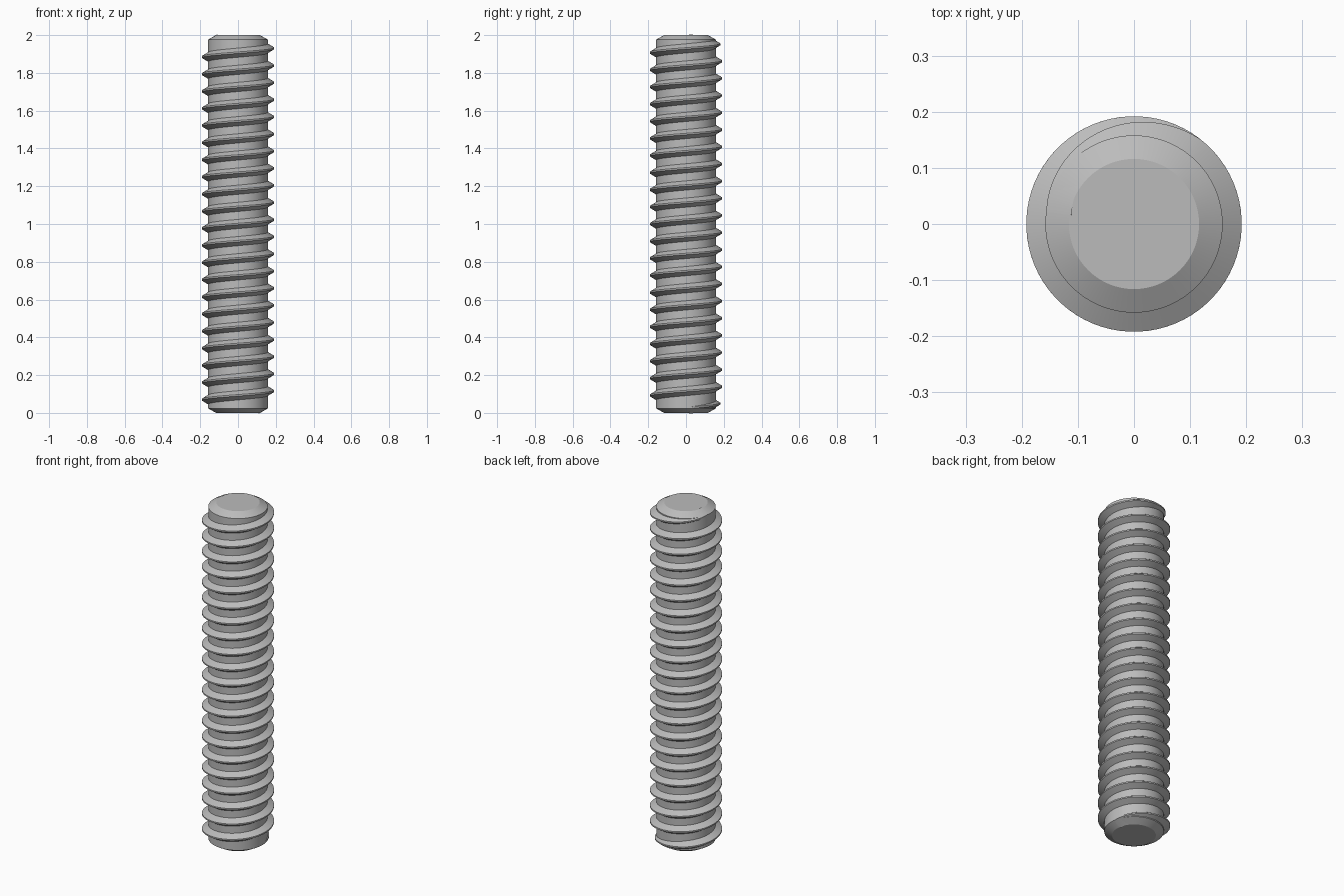
import bpy, bmesh, math

cube = bpy.data.objects.get("Cube")
if cube:
    bpy.data.objects.remove(cube, do_unlink=True)

steel = bpy.data.materials.new("grey steel")
steel.use_nodes = True
steel.diffuse_color = (0.5, 0.5, 0.5, 1)
steel.node_tree.nodes["Principled BSDF"].inputs["Base Color"].default_value = (0.5, 0.5, 0.5, 1)

CORE, CREST = 0.158, 0.192      # minor and major radius
PITCH = 0.0907
SEG = 72                        # steps in one turn
START, END = 8, 21 * 360 + 172  # thread ends, in degrees
RUNOUT = 120                    # degrees over which the thread fades out


def finish(name, bm):
    """Turn a bmesh into a smooth steel object."""
    bmesh.ops.recalc_face_normals(bm, faces=bm.faces)
    mesh = bpy.data.meshes.new(name)
    bm.to_mesh(mesh)
    bm.free()
    mesh.materials.append(steel)
    obj = bpy.data.objects.new(name, mesh)
    bpy.context.collection.objects.link(obj)
    bpy.ops.object.select_all(action="DESELECT")
    obj.select_set(True)
    bpy.context.view_layer.objects.active = obj
    bpy.ops.object.shade_smooth_by_angle(angle=math.radians(25))
    return obj


def skin(bm, rings, closed):
    """Bridge consecutive vertex rings and cap the two ends."""
    n = len(rings[0])
    for a, b in zip(rings, rings[1:]):
        for i in range(n):
            j = (i + 1) % n
            bm.faces.new((a[i], a[j], b[j], b[i]))
    if closed:
        bm.faces.new(rings[0])
        bm.faces.new(rings[-1])


def point(radius, angle, z):
    return (radius * math.cos(angle), radius * math.sin(angle), z)


# Core rod with chamfered ends
bm = bmesh.new()
rod = [(0.116, 0), (CORE, 0.024), (CORE, 1.976), (0.116, 2)]
rings = [[bm.verts.new(point(r, math.tau * i / SEG, z)) for i in range(SEG)]
         for r, z in rod]
skin(bm, rings, True)
finish("core_rod", bm)

# Helical thread ridge, sinking into the rod at both ends
bm = bmesh.new()
ROOT = CORE - 0.012
slope = 0.6                     # half width gained per unit of depth
tip = 0.004
foot = tip + slope * (CREST - ROOT)
profile = [(ROOT, -foot), (CREST, -tip), (CREST, tip), (ROOT, foot)]
steps = round((END - START) * SEG / 360)
rings = []
for k in range(steps + 1):
    deg = START + (END - START) * k / steps
    fade = min(1, (deg - START) / RUNOUT, (END - deg) / RUNOUT)
    sink = (CREST - CORE) * (1 - fade) + 0.0005 * (fade < 0.01)
    z = 0.025 + PITCH * deg / 360
    rings.append([bm.verts.new(point(r - sink, math.radians(deg), z + dz))
                  for r, dz in profile])
skin(bm, rings, True)
finish("thread_ridge", bm)
